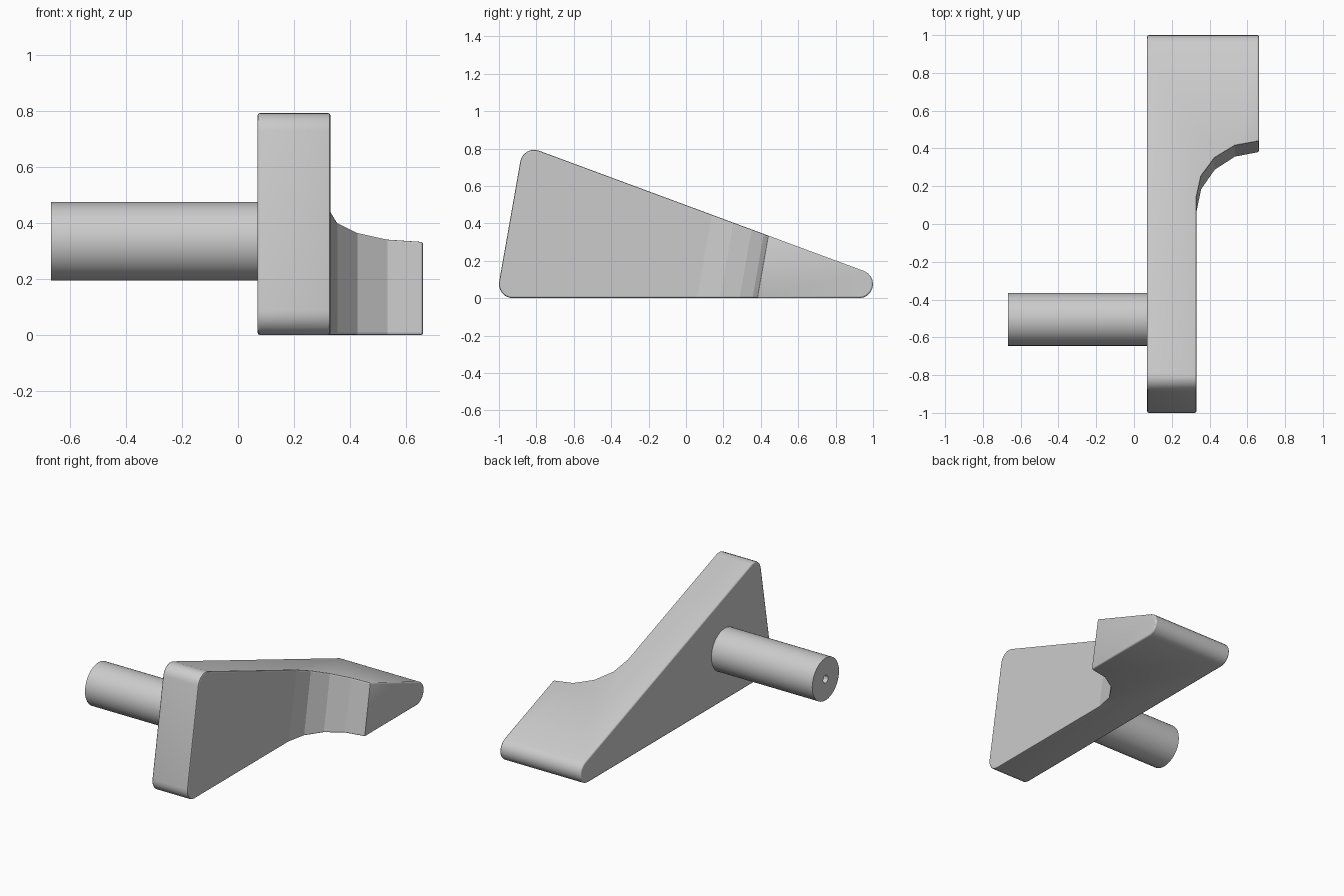
import bpy, bmesh
from math import sin, cos, pi, radians
from mathutils import Vector

cube = bpy.data.objects.get("Cube")
if cube:
    bpy.data.objects.remove(cube, do_unlink=True)

grey = bpy.data.materials.new("plain_grey")
grey.use_nodes = True
colour = (0.6, 0.6, 0.6, 1)
grey.diffuse_color = colour
grey.node_tree.nodes["Principled BSDF"].inputs["Base Color"].default_value = colour


def extrude(name, points, direction):
    """Solid made by sweeping a flat outline along a direction."""
    bm = bmesh.new()
    face = bm.faces.new([bm.verts.new(p) for p in points])
    swept = bmesh.ops.extrude_face_region(bm, geom=[face])["geom"]
    moved = [v for v in swept if isinstance(v, bmesh.types.BMVert)]
    bmesh.ops.translate(bm, verts=moved, vec=Vector(direction))
    bmesh.ops.recalc_face_normals(bm, faces=bm.faces)
    mesh = bpy.data.meshes.new(name)
    bm.to_mesh(mesh)
    bm.free()
    mesh.materials.append(grey)
    obj = bpy.data.objects.new(name, mesh)
    bpy.context.collection.objects.link(obj)
    return obj


def cut(obj, cutter):
    mod = obj.modifiers.new("cut", 'BOOLEAN')
    mod.operation = 'DIFFERENCE'
    mod.solver = 'EXACT'
    mod.object = cutter
    cutter.hide_render = True
    cutter.hide_set(True)


def smooth(obj):
    bpy.ops.object.select_all(action='DESELECT')
    obj.select_set(True)
    bpy.context.view_layer.objects.active = obj
    bpy.ops.object.shade_smooth_by_angle(angle=radians(35))


def circle(x, y, z, r, n):
    return [(x, y + r * cos(2 * pi * i / n), z + r * sin(2 * pi * i / n)) for i in range(n)]


# Wedge body: triangular side outline with three rounded corners
R = 0.075
corners = [(-0.925, R, 270, 170), (-0.812, 0.718, 170, 70), (0.925, R, 70, -90)]
outline = []
for y, z, a0, a1 in corners:
    steps = 6 if a0 - a1 < 120 else 9
    for i in range(steps + 1):
        a = radians(a0 + (a1 - a0) * i / steps)
        outline.append((0.07, y + R * cos(a), z + R * sin(a)))
body = extrude("wedge_body", outline, (0.592, 0, 0))

# Leaning cutter with a curved inner corner, parallel to the front face
lean = 0.176
arc = [(0.662 - 0.332 * cos(i * pi / 8), 0.06 + 0.32 * sin(i * pi / 8)) for i in range(5)]
plan = [(0.33, -2)] + arc + [(1, 0.38), (1, -2)]
side_cutter = extrude("side_cutter", [(x, y - lean, -1) for x, y in plan], (0, lean * 3, 3))
cut(body, side_cutter)

# Fine softened edges
bevel = body.modifiers.new("soft_edges", 'BEVEL')
bevel.width = 0.008
bevel.segments = 2
bevel.limit_method = 'ANGLE'
bevel.angle_limit = radians(60)
smooth(body)

# Round peg with a small centre hole in its end
peg = extrude("peg", circle(-0.668, -0.505, 0.335, 0.14, 32), (0.748, 0, 0))
hole = extrude("peg_hole_cutter", circle(-0.8, -0.505, 0.335, 0.026, 12), (0.8, 0, 0))
cut(peg, hole)
smooth(peg)
